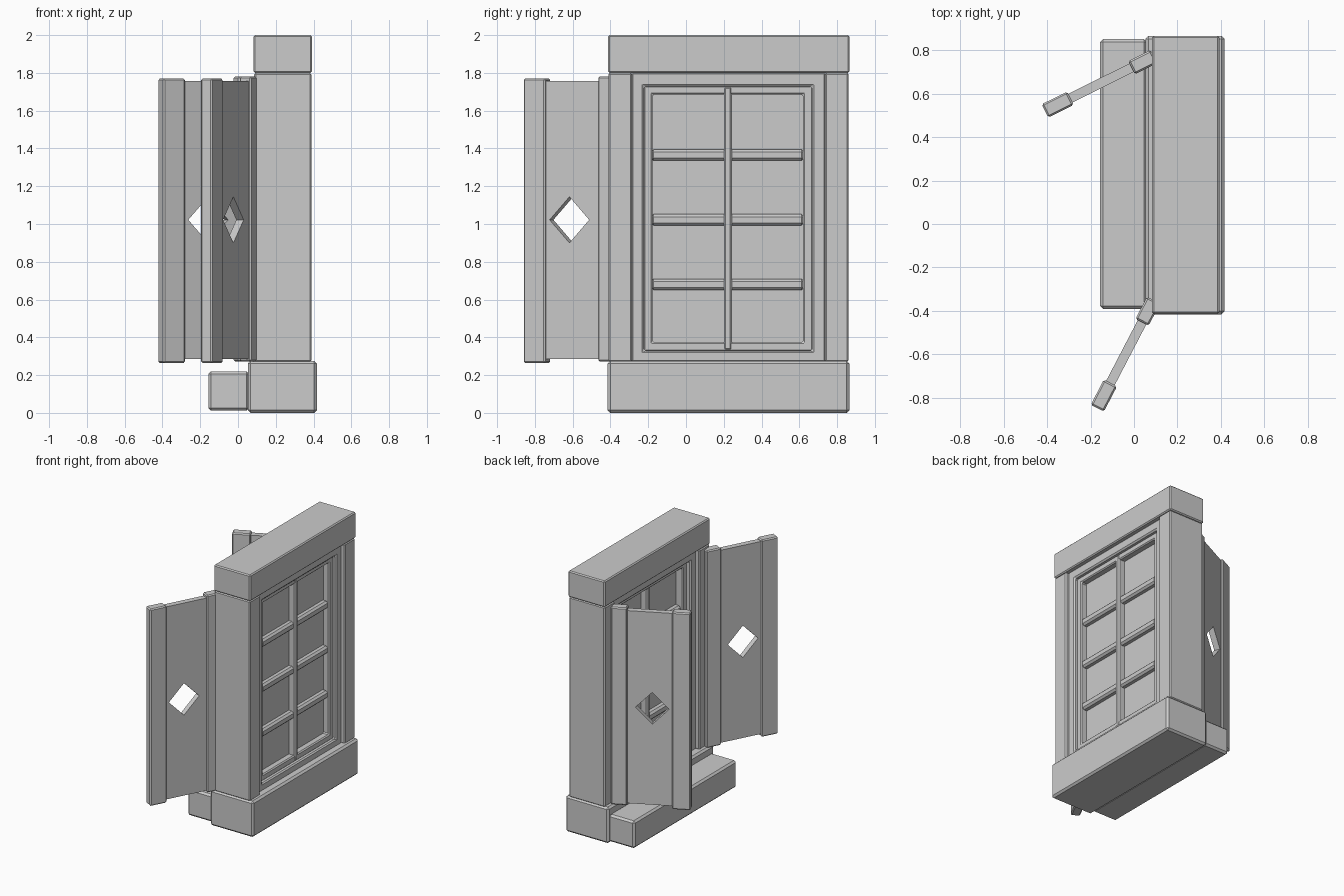
import bpy, bmesh, math
from mathutils import Matrix

if "Cube" in bpy.data.objects:
    bpy.data.objects.remove(bpy.data.objects["Cube"])


def finish(name, bm, bevel, matrix):
    bmesh.ops.recalc_face_normals(bm, faces=bm.faces)
    mesh = bpy.data.meshes.new(name)
    bm.to_mesh(mesh)
    bm.free()
    ob = bpy.data.objects.new(name, mesh)
    bpy.context.collection.objects.link(ob)
    ob.matrix_world = matrix
    if bevel:
        m = ob.modifiers.new("edge_bevel", 'BEVEL')
        m.width, m.segments, m.limit_method = bevel, 1, 'ANGLE'
    return ob


def box(name, x, y, z, bevel=0.008, matrix=Matrix()):
    """Bevelled box from (min, max) ranges."""
    bm = bmesh.new()
    bmesh.ops.create_cube(bm, size=1)
    for v in bm.verts:
        v.co = [(a + b) / 2 + c * (b - a) for (a, b), c in zip((x, y, z), v.co)]
    return finish(name, bm, bevel, matrix)


def ring(name, x, outer, inner, bevel=0.008, matrix=Matrix()):
    """Plate with a hole: matching outer and inner (y, z) loops, thick along x."""
    bm = bmesh.new()
    n = len(outer)
    o, i = [[[bm.verts.new((d, *p)) for p in loop] for d in x] for loop in (outer, inner)]
    for k in range(n):
        j = (k + 1) % n
        for s in (0, 1):
            bm.faces.new((o[s][k], o[s][j], i[s][j], i[s][k]))
        for l in (o, i):
            bm.faces.new((l[0][k], l[0][j], l[1][j], l[1][k]))
    return finish(name, bm, bevel, matrix)


def rect(y0, y1, z0, z1):
    return [(y0, z0), (y1, z0), (y1, z1), (y0, z1)]


# Stone surround
box("lintel", (0.083, 0.392), (-0.413, 0.865), (1.8, 2.0))
box("jamb_front", (0.086, 0.388), (-0.41, -0.285), (0.27, 1.8))
box("jamb_back", (0.086, 0.388), (0.735, 0.86), (0.27, 1.8))
box("base_block", (0.052, 0.417), (-0.415, 0.865), (0.0, 0.275), 0.014)
box("outer_sill", (-0.157, 0.06), (-0.39, 0.85), (0.012, 0.22), 0.014)

# Window frame and sash
ring("window_frame", (0.115, 0.362), rect(-0.29, 0.74, 0.27, 1.805),
     rect(-0.222, 0.668, 0.328, 1.728), 0.01)
ring("sash", (0.15, 0.337), rect(-0.225, 0.672, 0.325, 1.732),
     rect(-0.178, 0.62, 0.375, 1.685), 0.008)

# Glazing and bars
box("glass", (0.21, 0.29), (-0.19, 0.63), (0.36, 1.7), 0)
box("vertical_bar", (0.16, 0.342), (0.2, 0.243), (0.33, 1.728), 0.01)
for k, z in enumerate((0.68, 1.022, 1.365)):
    box(f"cross_bar_{k}", (0.168, 0.33), (-0.185, 0.625), (z - 0.03, z + 0.03), 0.014)


def shutter(tag, hinge, angle):
    """Open shutter leaf running along local +y from the hinge."""
    m = Matrix.Translation((*hinge, 0)) @ Matrix.Rotation(math.radians(angle), 4, 'Z')
    box(f"{tag}_hinge_stile", (-0.034, 0.034), (0, 0.115), (0.272, 1.78), 0.008, m)
    box(f"{tag}_end_stile", (-0.034, 0.034), (0.43, 0.56), (0.264, 1.77), 0.008, m)
    # panel with diamond cut-out
    y0, y1, z0, z1, cy, cz, r, h = 0.1, 0.44, 0.285, 1.757, 0.29, 1.022, 0.118, 0.122
    steps = [(1, 0), (1, 1), (0, 1), (-1, 1), (-1, 0), (-1, -1), (0, -1), (1, -1)]
    outer = [((cy, y1, y0)[a], (cz, z1, z0)[b]) for a, b in steps]
    inner = [(cy + r * a / (abs(a) + abs(b)), cz + h * b / (abs(a) + abs(b))) for a, b in steps]
    ring(f"{tag}_panel", (-0.022, 0.022), outer, inner, 0, m)


shutter("back_shutter", (0.092, 0.77), 116.5)
shutter("front_shutter", (0.09, -0.35), 152.5)
